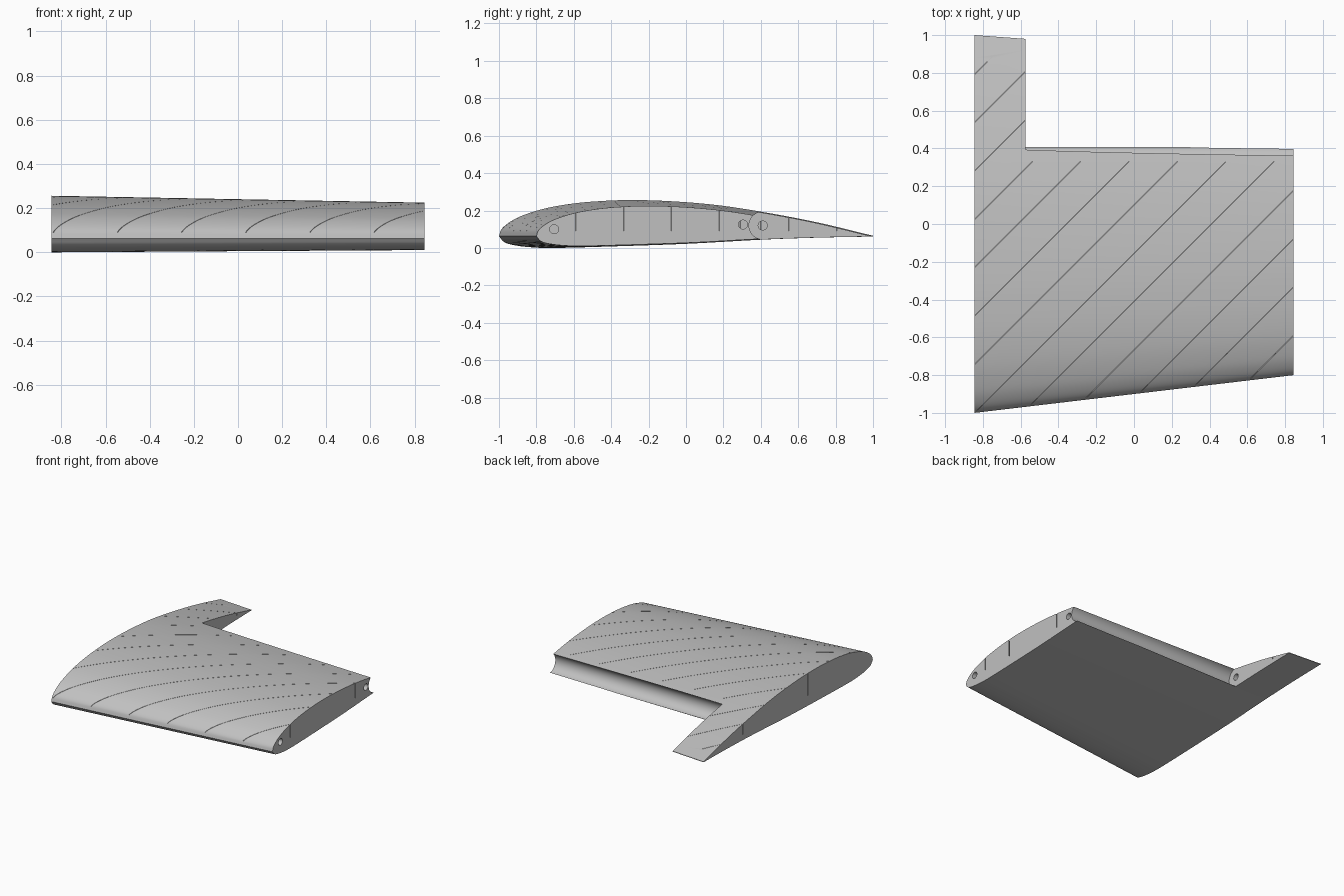
import bpy, bmesh, math
from mathutils import Vector, Matrix

cube = bpy.data.objects.get("Cube")
if cube:
    bpy.data.objects.remove(cube, do_unlink=True)

ROOT_X, TIP_X, POCKET_X = -0.845, 0.845, -0.575
NOSE_Z = 0.063
HINGE = (0.41, 0.12)

grey = bpy.data.materials.new("light grey")
grey.use_nodes = True
grey.diffuse_color = (0.53, 0.53, 0.53, 1)
grey.node_tree.nodes["Principled BSDF"].inputs["Base Color"].default_value = grey.diffuse_color


def make_object(name, bm):
    bmesh.ops.recalc_face_normals(bm, faces=bm.faces)
    mesh = bpy.data.meshes.new(name)
    bm.to_mesh(mesh)
    bm.free()
    mesh.materials.append(grey)
    obj = bpy.data.objects.new(name, mesh)
    bpy.context.collection.objects.link(obj)
    return obj


def smooth_path(points, steps=5):
    """Catmull-Rom curve through the points."""
    pts = [Vector(p) for p in points]
    pts = [2 * pts[0] - pts[1]] + pts + [2 * pts[-1] - pts[-2]]
    path = []
    for a, b, c, d in zip(pts, pts[1:], pts[2:], pts[3:]):
        for i in range(steps):
            t = i / steps
            path.append(0.5 * (2 * b + (c - a) * t + (2 * a - 5 * b + 4 * c - d) * t * t
                               + (3 * b - a - 3 * c + d) * t ** 3))
    return path + [pts[-2]]


def add_box(bm, low, high):
    low, high = Vector(low), Vector(high)
    scale = Matrix.Diagonal((high - low).to_4d())
    bmesh.ops.create_cube(bm, size=1, matrix=Matrix.Translation((low + high) / 2) @ scale)


def add_rod(bm, x0, x1, centre, radius, sides):
    place = Matrix.Translation(((x0 + x1) / 2, *centre)) @ Matrix.Rotation(math.pi / 2, 4, 'Y')
    bmesh.ops.create_cone(bm, cap_ends=True, segments=sides, radius1=radius,
                          radius2=radius, depth=x1 - x0, matrix=place)


def cut(target, bm):
    """Subtract a shape from the target and discard the cutter."""
    cutter = make_object("cutter", bm)
    cutter.hide_render = True
    mod = target.modifiers.new("cut", 'BOOLEAN')
    mod.operation, mod.solver, mod.object = 'DIFFERENCE', 'EXACT', cutter
    bpy.context.view_layer.objects.active = target
    bpy.ops.object.modifier_apply(modifier=mod.name)
    bpy.data.objects.remove(cutter, do_unlink=True)


# Wing panel: airfoil lofted from the root to a smaller tip
upper = [(-1, NOSE_Z), (-0.985, 0.102), (-0.94, 0.14), (-0.87, 0.175), (-0.75, 0.212),
         (-0.6, 0.238), (-0.45, 0.251), (-0.3, 0.256), (-0.1, 0.251), (0.15, 0.231),
         (0.4, 0.194), (0.7, 0.137), (1, 0.065)]
lower = [(1, 0.061), (0.7, 0.055), (0.4, 0.044), (0, 0.022), (-0.4, 0.008), (-0.7, 0),
         (-0.82, 0.003), (-0.91, 0.013), (-0.97, 0.03), (-1, NOSE_Z)]
profile = smooth_path(upper) + smooth_path(lower)[:-1]

bm = bmesh.new()
rings = []
for x, nose_y, size in ((ROOT_X, -1, 1), (TIP_X, -0.8, 0.838)):
    rings.append([bm.verts.new((x, nose_y + (p.x + 1) * size, NOSE_Z + (p.y - NOSE_Z) * size))
                  for p in profile])
root, tip = rings
bm.faces.new(root)
bm.faces.new(tip)
for i in range(len(root)):
    bm.faces.new((root[i - 1], root[i], tip[i], tip[i - 1]))
wing = make_object("wing_panel", bm)

# Control surface bay with a rounded hinge groove
bm = bmesh.new()
add_box(bm, (POCKET_X, 0.407, -0.5), (1.2, 1.3, 0.6))
cut(wing, bm)
bm = bmesh.new()
add_rod(bm, POCKET_X, 1.2, HINGE, 0.073, 64)
cut(wing, bm)

# Spar and hinge pin holes
bm = bmesh.new()
add_rod(bm, TIP_X - 0.4, 1, (-0.705, 0.1), 0.024, 32)
add_rod(bm, TIP_X - 0.4, 1, (0.305, 0.125), 0.024, 32)
add_rod(bm, POCKET_X - 0.15, POCKET_X + 0.05, HINGE, 0.024, 32)
cut(wing, bm)

# Fine diagonal slits in the upper skin
bm = bmesh.new()
for k in range(-5, 8):
    offset = -0.155 + 0.256 * k
    start = max(-0.9, -1.1 - offset)
    end = 0.33 - offset if k < 5 else (-0.55 if k < 7 else -0.74)
    end = min(end, 0.9)
    length = (end - start) * math.sqrt(2)
    mid = (start + end) / 2
    place = (Matrix.Translation((mid, mid + offset, 0.24)) @ Matrix.Rotation(math.pi / 4, 4, 'Z')
             @ Matrix.Diagonal((length, 0.002, 0.3, 1)))
    bmesh.ops.create_cube(bm, size=1, matrix=place)
cut(wing, bm)

bpy.ops.object.select_all(action='DESELECT')
wing.select_set(True)
bpy.context.view_layer.objects.active = wing
bpy.ops.object.shade_smooth_by_angle(angle=math.radians(30))
